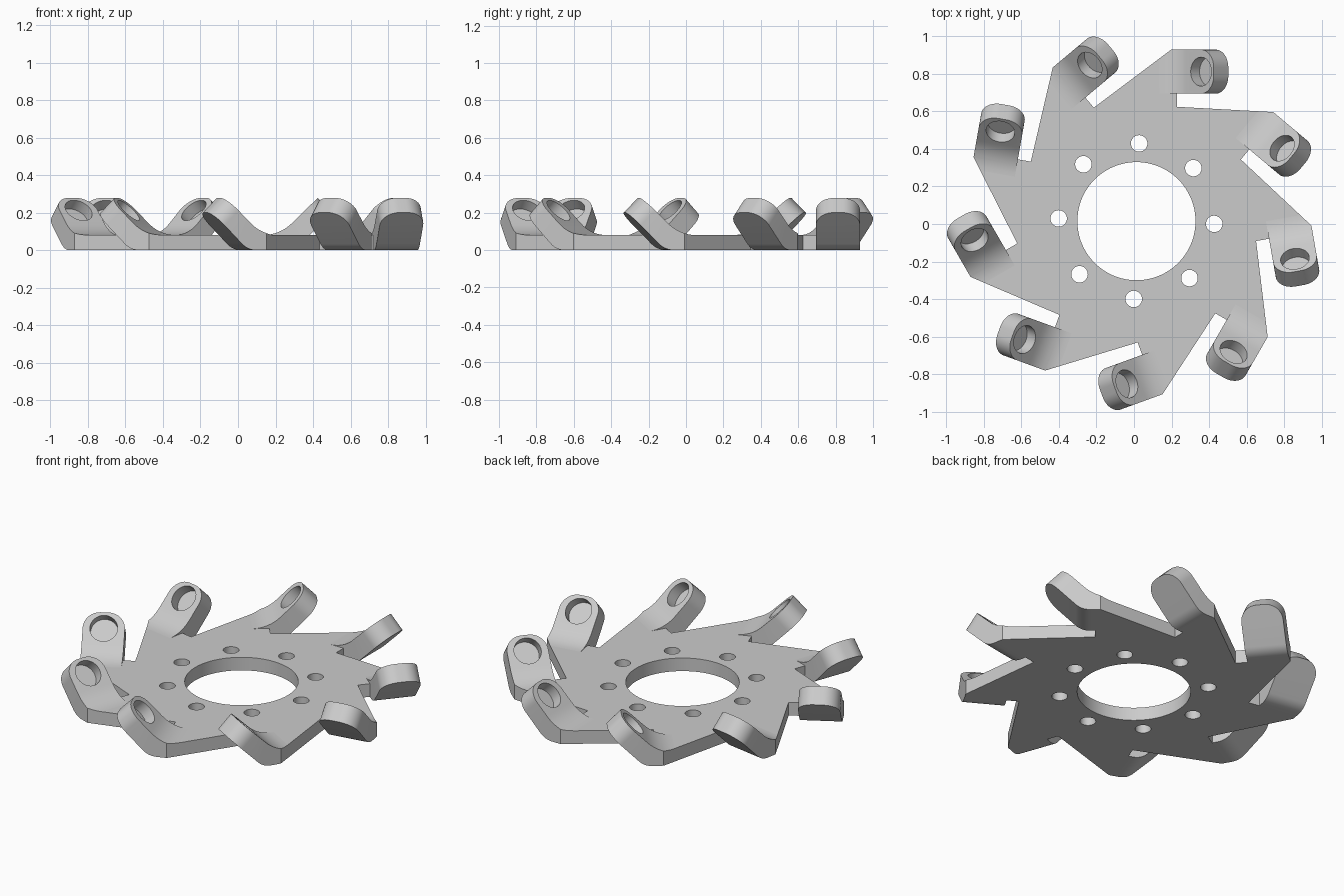
import bpy, bmesh, math
from mathutils import Matrix, Vector

if "Cube" in bpy.data.objects:
    bpy.data.objects.remove(bpy.data.objects["Cube"])

ARMS, BOLTS = 9, 8
CENTRE = Vector((0.013, 0.015, 0))
THICK = 0.08
INNER, OUTER = 0.68, 0.915        # arm edges across its width
HEEL, NOTCH = 0.185, 0.215        # back corner and notch wall along the arm
ROOT = 0.61                       # depth of the notch
S = math.sqrt(0.5)

metal = bpy.data.materials.new("grey metal")
metal.use_nodes = True
metal.diffuse_color = (0.6, 0.6, 0.6, 1)
metal.node_tree.nodes["Principled BSDF"].inputs["Base Color"].default_value = (0.6, 0.6, 0.6, 1)


def spin(i, n=ARMS):
    return Matrix.Rotation(-2 * math.pi * i / n, 4, "Z")


def make_object(name, bm):
    bmesh.ops.recalc_face_normals(bm, faces=bm.faces)
    mesh = bpy.data.meshes.new(name)
    bm.to_mesh(mesh)
    bm.free()
    mesh.materials.append(metal)
    obj = bpy.data.objects.new(name, mesh)
    bpy.context.collection.objects.link(obj)
    return obj


def prism(points, offset):
    bm = bmesh.new()
    face = bm.faces.new([bm.verts.new(p) for p in points])
    out = bmesh.ops.extrude_face_region(bm, geom=[face])
    verts = [g for g in out["geom"] if isinstance(g, bmesh.types.BMVert)]
    bmesh.ops.translate(bm, verts=verts, vec=offset)
    return bm


def cylinder(bm, radius, depth, matrix, sides):
    bmesh.ops.create_cone(bm, cap_ends=True, segments=sides, radius1=radius,
                          radius2=radius, depth=depth, matrix=matrix)


def activate(obj):
    bpy.ops.object.select_all(action="DESELECT")
    obj.select_set(True)
    bpy.context.view_layer.objects.active = obj


def cut(obj, bm):
    cutter = make_object("cutter", bm)
    cutter.hide_render = True
    mod = obj.modifiers.new("cut", "BOOLEAN")
    mod.operation, mod.solver, mod.object = "DIFFERENCE", "EXACT", cutter
    activate(obj)
    bpy.ops.object.modifier_apply(modifier=mod.name)
    bpy.data.objects.remove(cutter)
    activate(obj)
    bpy.ops.object.shade_smooth_by_angle(angle=math.radians(30))


def bend(x, z, radius, steps=8):
    """Arc that turns from flat to 45 degrees upward, starting at x, z."""
    angles = [math.pi / 4 * i / steps for i in range(steps + 1)]
    return [(x + radius * math.sin(a), z + radius * (1 - math.cos(a))) for a in angles]


# Saw-toothed plate with the centre bore and bolt holes
outline = []
for i in range(ARMS):
    for x, y in ((HEEL, OUTER), (NOTCH, OUTER), (NOTCH, ROOT)):
        outline.append(spin(i) @ Vector((x, y, 0)))
plate = make_object("toothed_plate", prism(outline, (0, 0, THICK)))
holes = bmesh.new()
cylinder(holes, 0.315, 1, Matrix(), 96)
for i in range(BOLTS):
    place = spin(i, BOLTS) @ Matrix.Rotation(math.radians(-2), 4, "Z")
    cylinder(holes, 0.044, 1, place @ Matrix.Translation((0.415, 0, 0)), 32)
cut(plate, holes)
plate.location = CENTRE

# Upturned arm: side profile extruded across its width
tip_low, tip_high = (0.49, 0.2), (0.412, 0.278)
profile = bend(0.12, THICK, 0.22) + [tip_high, tip_low]
profile += bend(0.245, 0, 0.11)[::-1] + [(0.2, 0), (0.2, 0.02), (0.12, 0.02)]
bm = prism([(x, INNER, z) for x, z in profile], (0, OUTER - INNER, 0))

# Rounded tip corners
def at_tip(v):
    return v.co.x + v.co.z > tip_low[0] + tip_low[1] - 0.001

corners = [e for e in bm.edges if all(at_tip(v) for v in e.verts)
           and abs(e.verts[0].co.y - e.verts[1].co.y) < 0.001]
bmesh.ops.bevel(bm, geom=corners, offset=0.095, segments=12, profile=0.5, affect="EDGES")

# Trim the arm flush with the slanted back of its tooth
heel = Vector((HEEL, OUTER, 0))
back = heel - spin(-1) @ Vector((NOTCH, ROOT, 0))
bmesh.ops.bisect_plane(bm, geom=bm.verts[:] + bm.edges[:] + bm.faces[:], plane_co=heel,
                       plane_no=(-back.y, back.x, 0), clear_outer=True)
bmesh.ops.holes_fill(bm, edges=[e for e in bm.edges if e.is_boundary])
arm = make_object("upturned_arm", bm)

# Blind socket square to the sloping face
socket = bmesh.new()
depth = 0.065
mouth = Vector((0.345, (INNER + OUTER) / 2, 0.211))
normal = Vector((-S, 0, S))
cylinder(socket, 0.077, 0.2, Matrix.Translation(mouth + normal * (0.1 - depth))
         @ Matrix.Rotation(-math.pi / 4, 4, "Y"), 48)
cut(arm, socket)

# Repeat the arm around the plate
for i in range(ARMS):
    copy = arm if i == 0 else arm.copy()
    if i:
        bpy.context.collection.objects.link(copy)
    copy.name = f"upturned_arm_{i + 1}"
    copy.matrix_world = Matrix.Translation(CENTRE) @ spin(i)
